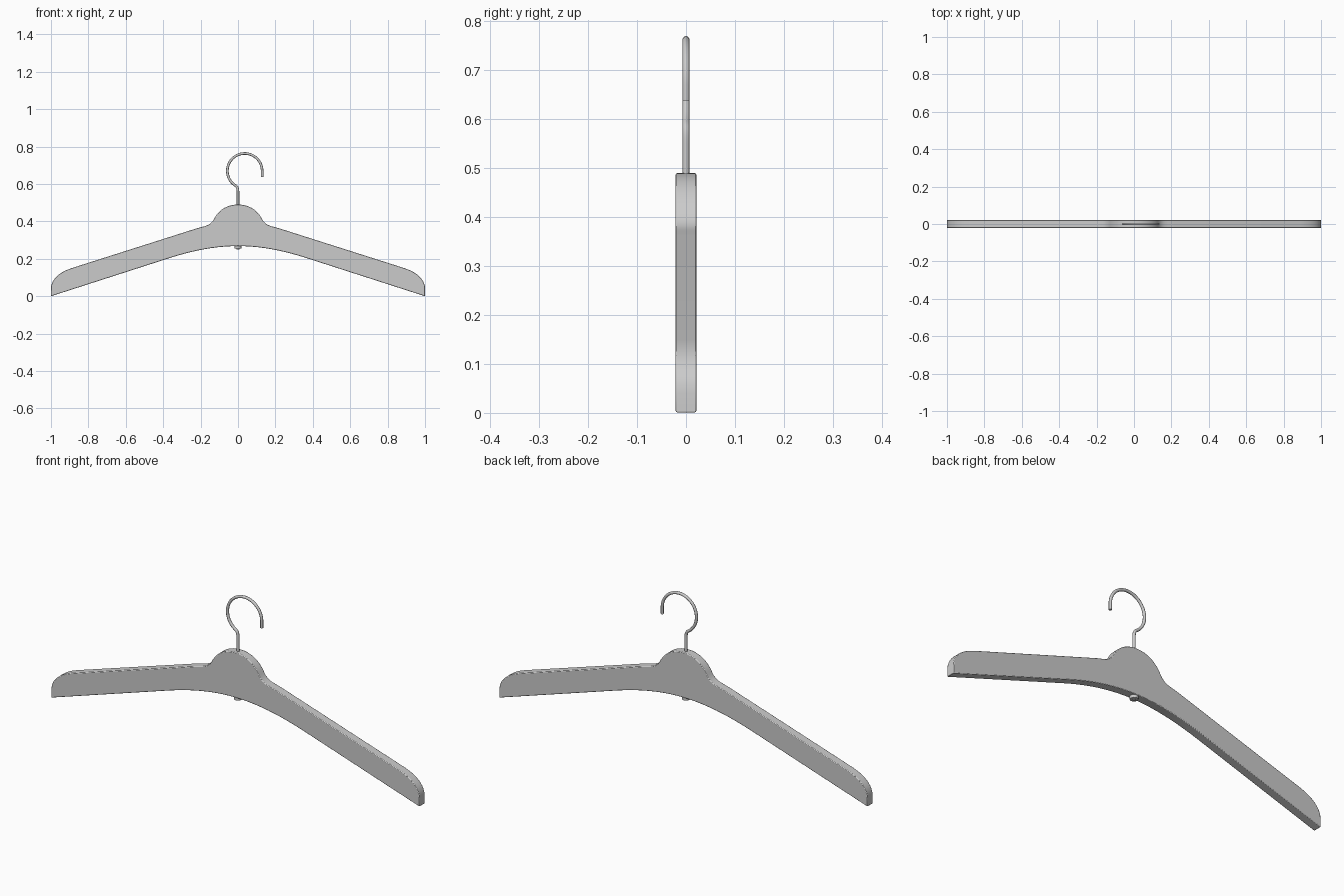
import bpy, bmesh, math
from mathutils import Vector

if "Cube" in bpy.data.objects:
    bpy.data.objects.remove(bpy.data.objects["Cube"])


def bezier(a, b, c, d, n=10):
    a, b, c, d = (Vector(p) for p in (a, b, c, d))
    return [a*(1-t)**3 + b*3*t*(1-t)**2 + c*3*t*t*(1-t) + d*t**3
            for t in (i / n for i in range(n + 1))]


def smooth(ob, angle=30):
    bpy.ops.object.select_all(action='DESELECT')
    ob.select_set(True)
    bpy.context.view_layer.objects.active = ob
    bpy.ops.object.shade_smooth_by_angle(angle=math.radians(angle))


# Wooden body: right half outline, mirrored, extruded in y
half = bezier((0, .49), (.07, .49), (.11, .45), (.13, .41))
half += bezier((.13, .41), (.15, .375), (.18, .375), (.22, .363), 8)[1:]
half += bezier((.89, .15), (.95, .13), (1, .095), (1, .04))
half += [Vector((1, 0))]
half += bezier((.36, .206), (.24, .244), (.12, .268), (0, .268))
outline = half + [Vector((-p.x, p.y)) for p in reversed(half[1:-1])]

bm = bmesh.new()
face = bm.faces.new([bm.verts.new((p.x, -.021, p.y)) for p in outline])
ext = bmesh.ops.extrude_face_region(bm, geom=[face])
bmesh.ops.translate(bm, vec=(0, .042, 0),
                    verts=[v for v in ext['geom'] if isinstance(v, bmesh.types.BMVert)])
bmesh.ops.recalc_face_normals(bm, faces=bm.faces)
mesh = bpy.data.meshes.new("hanger_body")
bm.to_mesh(mesh)
bm.free()
body = bpy.data.objects.new("hanger_body", mesh)
bpy.context.collection.objects.link(body)
smooth(body)
bevel = body.modifiers.new("soft_edges", 'BEVEL')
bevel.width = .003
bevel.segments = 2
bevel.limit_method = 'ANGLE'
bevel.angle_limit = math.radians(40)

# Wire hook: shank, bend, large arc and straight tip
cx, cz, r = .036, .67, .093
arc = [Vector((cx + r*math.cos(a), cz + r*math.sin(a)))
       for a in (math.radians(236 * (1 - i / 36)) for i in range(37))]
bend = bezier((0, .55), (0, .575), (-.002, .584), arc[0], 8)
path = [Vector((0, .25))] + bend + arc[1:] + [Vector((cx + r, .638))]
curve = bpy.data.curves.new("wire_hook", 'CURVE')
curve.dimensions = '3D'
curve.bevel_depth = .007
curve.bevel_resolution = 3
curve.use_fill_caps = True
spline = curve.splines.new('POLY')
spline.points.add(len(path) - 1)
for point, p in zip(spline.points, path):
    point.co = (p.x, 0, p.y, 1)
hook = bpy.data.objects.new("wire_hook", curve)
bpy.context.collection.objects.link(hook)
bpy.ops.object.select_all(action='DESELECT')
hook.select_set(True)
bpy.context.view_layer.objects.active = hook
bpy.ops.object.convert(target='MESH')
smooth(bpy.context.object, 50)

# Round retaining nut under the body
bpy.ops.mesh.primitive_cylinder_add(vertices=24, radius=.018, depth=.024,
                                    location=(0, 0, .266))
nut = bpy.context.object
nut.name = "hook_nut"
smooth(nut)
